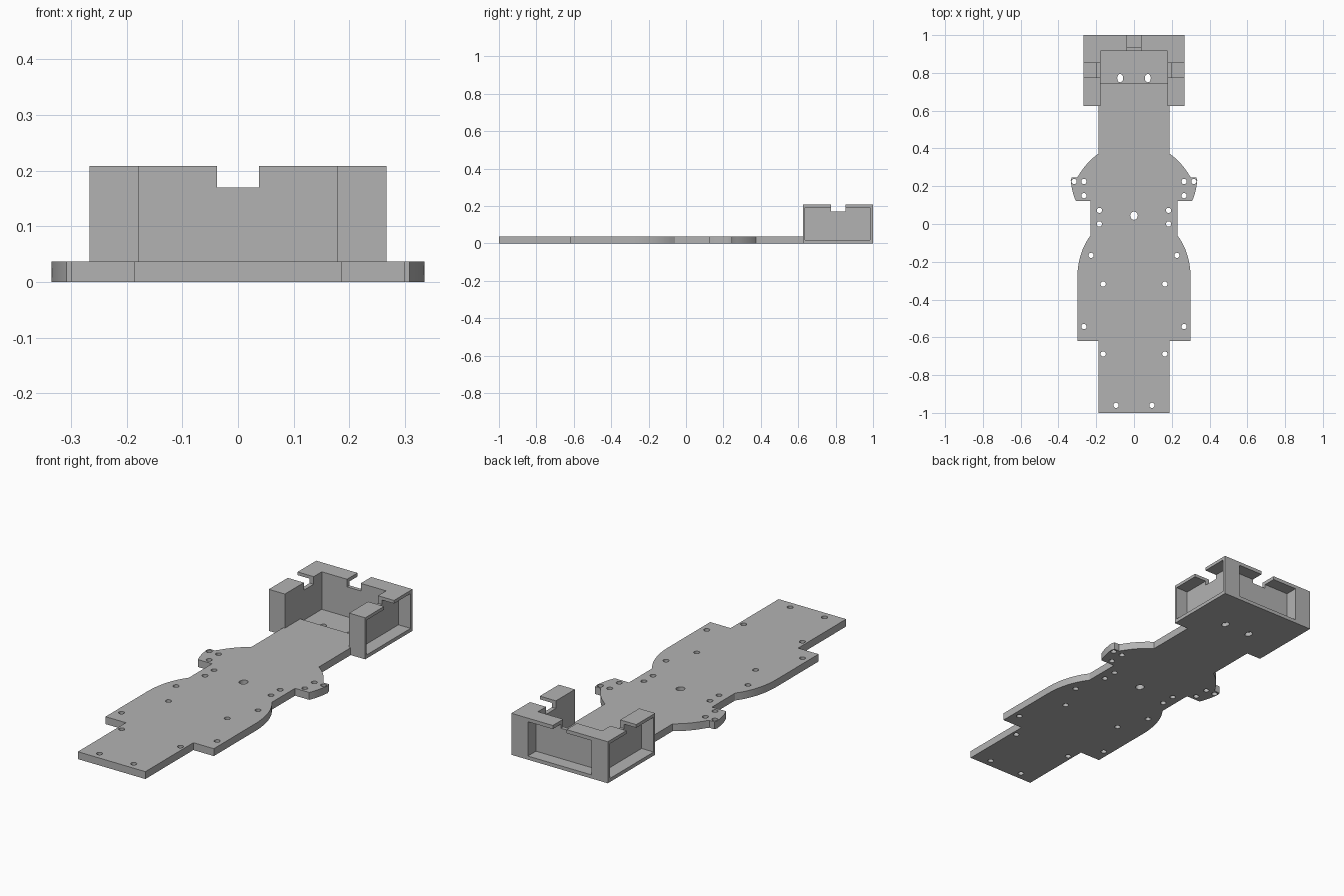
import bpy, bmesh
from mathutils import Matrix, Vector

cube = bpy.data.objects.get("Cube")
if cube:
    bpy.data.objects.remove(cube, do_unlink=True)

grey = bpy.data.materials.new("plain_grey")
grey.use_nodes = True
colour = (0.45, 0.45, 0.45, 1)
grey.diffuse_color = colour
grey.node_tree.nodes["Principled BSDF"].inputs["Base Color"].default_value = colour


def make(name, bm):
    bmesh.ops.recalc_face_normals(bm, faces=bm.faces)
    mesh = bpy.data.meshes.new(name)
    bm.to_mesh(mesh)
    bm.free()
    mesh.materials.append(grey)
    obj = bpy.data.objects.new(name, mesh)
    bpy.context.collection.objects.link(obj)
    return obj


def block(name, x, y, z):
    bm = bmesh.new()
    spans = (x, y, z)
    mid = Vector([(a + b) / 2 for a, b in spans])
    size = [b - a for a, b in spans]
    bmesh.ops.create_cube(bm, size=1, matrix=Matrix.Translation(mid) @ Matrix.Diagonal((*size, 1)))
    return make(name, bm)


def drill(x, y, rx, ry):
    bm = bmesh.new()
    bmesh.ops.create_cone(bm, cap_ends=True, segments=20, radius1=1, radius2=1, depth=1,
                          matrix=Matrix.Translation((x, y, 0)) @ Matrix.Diagonal((rx, ry, 1, 1)))
    return make("hole_cutter", bm)


def cut(obj, cutters):
    """Subtract every cutter, bake the result and remove the cutters."""
    for c in cutters:
        c.hide_render = True
        mod = obj.modifiers.new("cut", 'BOOLEAN')
        mod.operation, mod.solver, mod.object = 'DIFFERENCE', 'EXACT', c
    graph = bpy.context.evaluated_depsgraph_get()
    baked = bpy.data.meshes.new_from_object(obj.evaluated_get(graph))
    obj.modifiers.clear()
    obj.data = baked
    for c in cutters:
        bpy.data.objects.remove(c, do_unlink=True)


def arc(a, control, b, steps=8):
    """Points of a quadratic curve from a to b."""
    a, control, b = Vector(a), Vector(control), Vector(b)
    ts = [i / steps for i in range(steps + 1)]
    return [tuple(a * (1 - t) ** 2 + control * 2 * t * (1 - t) + b * t * t) for t in ts]


# Chassis plate: half outline mirrored, extruded upward
half = [(0.187, -1.0), (0.187, -0.62), (0.30, -0.62)]
half += arc((0.30, -0.28), (0.297, -0.15), (0.23, -0.06))
half += [(0.23, 0.123)]
half += arc((0.308, 0.123), (0.328, 0.165), (0.335, 0.23))
half += [(0.33, 0.247), (0.302, 0.247)]
half += arc((0.295, 0.255), (0.25, 0.33), (0.187, 0.373))
half += [(0.187, 0.625), (0.178, 0.625), (0.178, 0.747)]
bm = bmesh.new()
outline = half + [(-x, y) for x, y in reversed(half)]
face = bm.faces.new([bm.verts.new((x, y, 0)) for x, y in outline])
lifted = bmesh.ops.extrude_face_region(bm, geom=[face])
bmesh.ops.translate(bm, vec=(0, 0, 0.037),
                    verts=[v for v in lifted["geom"] if isinstance(v, bmesh.types.BMVert)])
plate = make("chassis_plate", bm)

# Screw holes in mirrored pairs, plus the centre hole
pairs = [(0.317, 0.225), (0.265, 0.225), (0.265, 0.15), (0.183, 0.072), (0.183, 0.0),
         (0.227, -0.166), (0.163, -0.318), (0.265, -0.543), (0.163, -0.688), (0.095, -0.96)]
holes = [drill(s * x, y, 0.014, 0.014) for x, y in pairs for s in (-1, 1)]
cut(plate, holes + [drill(0, 0.044, 0.02, 0.022)])

# Rear tray: one block, hollowed out
tray = block("rear_tray", (-0.267, 0.267), (0.625, 1.0), (0, 0.208))
cutters = [
    block("cavity", (-0.178, 0.178), (0.5, 0.917), (0.02, 0.5)),
    block("plate_seat", (-0.178, 0.178), (0.5, 0.747), (-0.5, 0.5)),
    block("back_recess", (-0.176, 0.176), (0.936, 1.2), (0.018, 0.19)),
    block("back_notch", (-0.038, 0.038), (0.85, 1.2), (0.17, 0.5)),
]
for s in (-1, 1):
    cutters.append(block("side_recess", sorted((s * 0.2, s * 0.5)), (0.637, 0.984), (0.018, 0.192)))
    cutters.append(block("side_notch", sorted((s * 0.15, s * 0.5)), (0.775, 0.853), (0.17, 0.5)))
    cutters.append(drill(s * 0.073, 0.772, 0.016, 0.022))
cut(tray, cutters)

# Smooth curved walls, keep hard edges
bpy.ops.object.select_all(action='DESELECT')
for obj in (plate, tray):
    obj.select_set(True)
bpy.context.view_layer.objects.active = plate
bpy.ops.object.shade_smooth_by_angle(angle=0.5)
